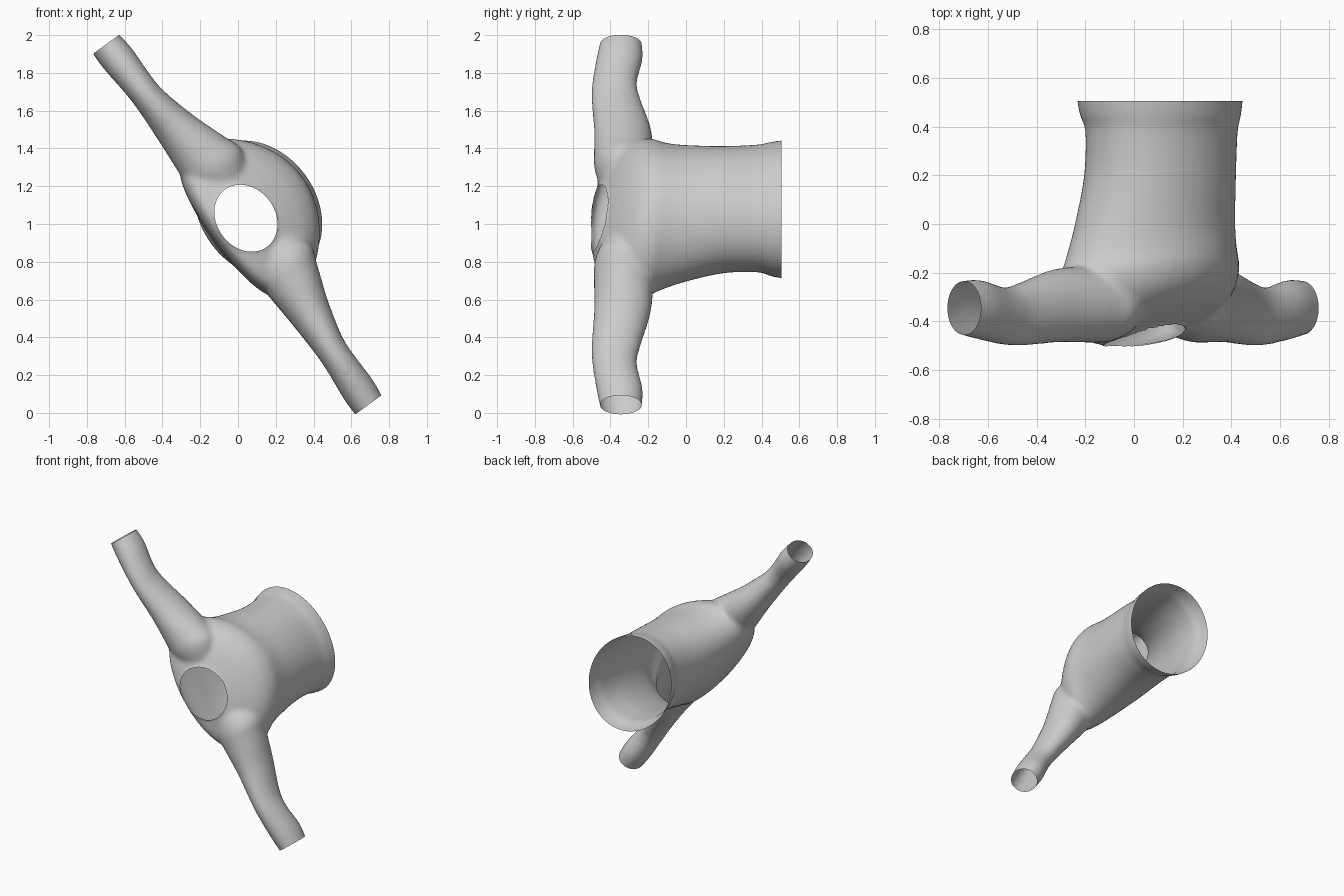
import bpy, bmesh, math
from mathutils import Matrix

if "Cube" in bpy.data.objects:
    bpy.data.objects.remove(bpy.data.objects["Cube"])

SIDES = 48

# Local frame: x = back to chest, y = collar to hem, z = along the sleeves.
# torso rows: y, centre x, half x, half z, egg shape toward the back, tilt
TORSO = [(.56, .132, .311, .395, 0, 0), (.5, .132, .309, .39, 0, 0), (.44, .135, .3, .378, 0, 0),
         (.38, .14, .282, .364, 0, 0), (.2, .137, .282, .362, .01, 0), (0, .127, .286, .395, .04, 0),
         (-.12, .13, .29, .43, .075, .08), (-.22, .135, .287, .475, .1, .2),
         (-.32, .127, .272, .465, .09, .3), (-.39, .107, .235, .42, .06, .35),
         (-.43, .085, .19, .34, .03, .36), (-.46, .05, .145, .24, .0, .3), (-.475, .05, .1, .17, 0, .28)]
# sleeve rows: z, centre x, half x, centre y, half y
SLEEVE = [(.15, .06, .12, -.33, .1), (.3, .075, .172, -.33, .152), (.42, .06, .153, -.33, .157),
          (.6, .034, .115, -.337, .15), (.8, .012, .085, -.37, .13), (.92, .006, .083, -.378, .118),
          (1.08, 0, .092, -.352, .122), (1.18, -.005, .086, -.345, .112), (1.24, -.005, .08, -.345, .105)]


def spline_rows(rows, steps=5):
    """Catmull-Rom interpolation of table rows."""
    out = []
    for i in range(len(rows) - 1):
        p0, p1, p2 = rows[max(i - 1, 0)], rows[i], rows[i + 1]
        p3 = rows[min(i + 2, len(rows) - 1)]
        for s in range(steps):
            t = s / steps
            out.append([b + .5 * t * (c - a + t * (2 * a - 5 * b + 4 * c - d + t * (3 * (b - c) + d - a)))
                        for a, b, c, d in zip(p0, p1, p2, p3)])
    return out + [list(rows[-1])]


def loft(bm, rings):
    """Closed tube through a list of rings of points."""
    vs = [[bm.verts.new(p) for p in ring] for ring in rings]
    for a, b in zip(vs, vs[1:]):
        for i in range(SIDES):
            j = (i + 1) % SIDES
            bm.faces.new((a[i], a[j], b[j], b[i]))
    bm.faces.new(vs[0][::-1])
    bm.faces.new(vs[-1])


ANG = [2 * math.pi * i / SIDES for i in range(SIDES)]

# Torso and the mirrored pair of sleeves, as overlapping solids
bm = bmesh.new()
loft(bm, [[(c + a * math.cos(t) - k * math.sin(t) ** 2, y + tilt * a * math.cos(t), b * math.sin(t))
           for t in ANG] for y, c, a, b, k, tilt in spline_rows(TORSO)])
for side in (1, -1):
    loft(bm, [[(c + a * math.cos(t), cy + b * math.sin(t), side * z) for t in ANG]
              for z, c, a, cy, b in spline_rows(SLEEVE)])
bmesh.ops.recalc_face_normals(bm, faces=bm.faces[:])
mesh = bpy.data.meshes.new("sweater")
bm.to_mesh(mesh)
bm.free()
sweater = bpy.data.objects.new("sweater", mesh)
bpy.context.collection.objects.link(sweater)
bpy.context.view_layer.objects.active = sweater
sweater.select_set(True)

# Fuse into one skin
fuse = sweater.modifiers.new("fuse", 'REMESH')
fuse.mode = 'VOXEL'
fuse.voxel_size = .014
bpy.ops.object.modifier_apply(modifier=fuse.name)

bm = bmesh.new()
bm.from_mesh(mesh)
for _ in range(4):
    bmesh.ops.smooth_vert(bm, verts=bm.verts[:], factor=.5,
                          use_axis_x=True, use_axis_y=True, use_axis_z=True)

# Open the hem and both cuffs
for co, no in (((0, .505, 0), (0, 1, 0)), ((0, 0, 1.18), (0, 0, 1)), ((0, 0, -1.18), (0, 0, -1))):
    bmesh.ops.bisect_plane(bm, geom=bm.verts[:] + bm.edges[:] + bm.faces[:],
                           plane_co=co, plane_no=no, clear_outer=True)

# Open the oval collar and even out its rim
NX, NA, NB = .052, .155, .188


def oval(p):
    return math.hypot((p.x - NX) / NA, p.z / NB)


bm.normal_update()
hole = [f for f in bm.faces if f.calc_center_median().y < -.2
        and f.normal.y < 0 and oval(f.calc_center_median()) < 1]
bmesh.ops.delete(bm, geom=hole, context='FACES')
for v in bm.verts:
    if v.is_boundary and v.co.y < -.2 and abs(v.co.z) < .4:
        r = oval(v.co)
        v.co.x = NX + (v.co.x - NX) / r
        v.co.z /= r
        v.co.y -= .004

# Stand the garment on its diagonal
c, s = .809, .588
bm.transform(Matrix(((c, 0, -s, 0), (0, 1, 0, 0), (s, 0, c, 1), (0, 0, 0, 1))))
bmesh.ops.recalc_face_normals(bm, faces=bm.faces[:])
bm.to_mesh(mesh)
bm.free()
bpy.ops.object.shade_smooth_by_angle(angle=math.radians(50))
